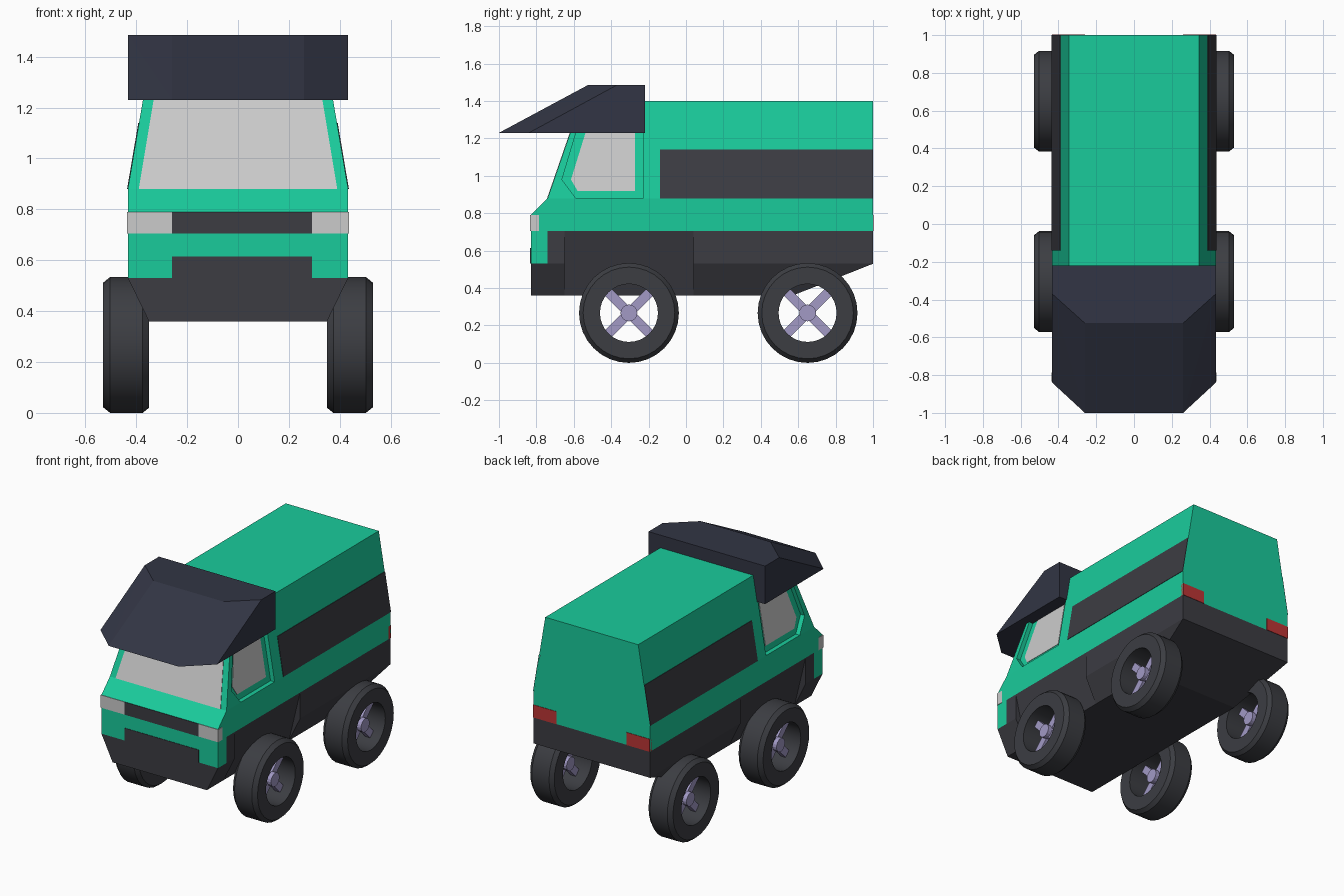
import bpy, bmesh, math
from mathutils import Matrix, Vector

if "Cube" in bpy.data.objects:
    bpy.data.objects.remove(bpy.data.objects["Cube"])


def material(name, rgb):
    m = bpy.data.materials.new(name)
    m.diffuse_color = (*rgb, 1)
    m.use_nodes = True
    m.node_tree.nodes["Principled BSDF"].inputs["Base Color"].default_value = m.diffuse_color
    return m


GREEN = material("green_paint", (0.01, 0.60, 0.33))
DARK = material("dark_trim", (0.045, 0.045, 0.055))
VISOR = material("visor_dark", (0.032, 0.036, 0.058))
RUBBER = material("rubber", (0.045, 0.047, 0.055))
RED = material("red_lens", (0.50, 0.035, 0.035))
RIM = material("rim_lavender", (0.36, 0.32, 0.56))


def finish(name, bm, mat=None, mirror=False):
    bmesh.ops.recalc_face_normals(bm, faces=bm.faces)
    me = bpy.data.meshes.new(name)
    bm.to_mesh(me)
    bm.free()
    ob = bpy.data.objects.new(name, me)
    bpy.context.collection.objects.link(ob)
    if mat:
        me.materials.append(mat)
    if mirror:
        ob.modifiers.new("mirror", "MIRROR").use_axis[0] = True
    return ob


def hull(name, pts, mat=None, mirror=False):
    """Flat-faced convex block through the given points."""
    bm = bmesh.new()
    for p in pts:
        bm.verts.new(p)
    bmesh.ops.convex_hull(bm, input=bm.verts)
    bmesh.ops.dissolve_limit(bm, angle_limit=0.005, verts=bm.verts, edges=bm.edges)
    return finish(name, bm, mat, mirror)


def both(pts):
    """Points plus their copies on the other side of x = 0."""
    return [(s * x, y, z) for x, y, z in pts for s in (-1, 1)]


def box(name, x, y, z, mat=None, mirror=False):
    return hull(name, [(a, b, c) for a in x for b in y for c in z], mat, mirror)


W, T = 0.433, 0.345          # half width at the waist and at the roof
F, R = -0.83, 1.0            # front and rear of the body
E = 0.003                    # thickness that panels stand proud


def wall_panel(name, yz, inner, outer, mat=None):
    """Slab parallel to the leaning upper side wall, on both sides."""
    pts = [(W - (W - T) * (z - 0.88) / 0.52 + o, y, z)
           for y, z in yz for o in (inner, outer)]
    return hull(name, pts, mat, mirror=True)


# Chassis: nose, pinched section at the front wheels, rear with raised tail
hull("chassis_nose", both([(x, y, z) for x, z in ((W, 0.53), (0.35, 0.36))
                           for y in (F, -0.65)]), DARK)
box("chassis_nose_upper", (-W, W), (-0.74, -0.65), (0.53, 0.705), DARK)
hull("chassis_wheel_section", both([(x, y, z) for x, z in ((W, 0.705), (0.35, 0.36))
                                    for y in (-0.65, 0.04)]), DARK)
hull("chassis_rear", both([(W, 0.04, 0.705), (W, R, 0.705), (W, R, 0.53),
                           (W, 0.04, 0.53), (0.35, 0.04, 0.36), (0.35, 0.57, 0.36)]), DARK)

# Green body: bumper, waist and tapered cabin
box("front_bumper", (-W, W), (F, -0.74), (0.53, 0.705), GREEN)
hull("lower_body", both([(W, y, z) for y, z in
                         ((F, 0.705), (F, 0.79), (-0.74, 0.88), (R, 0.88), (R, 0.705))]), GREEN)
cabin = hull("cabin", both([(W, -0.74, 0.88), (W, R, 0.88),
                            (T, R, 1.4), (T, -0.56, 1.4)]), GREEN)

# Recessed side windows
cutter = wall_panel("window_cutter", [(-0.585, 1.24), (-0.663, 0.98), (-0.588, 0.88),
                                      (-0.58, 0.87), (-0.23, 0.87), (-0.23, 1.24)], -0.03, 0.1)
cutter.hide_render = True
cutter.display_type = "WIRE"
cut = cabin.modifiers.new("window_recess", "BOOLEAN")
cut.operation = "DIFFERENCE"
cut.solver = "EXACT"
cut.object = cutter
wall_panel("side_window", [(-0.535, 1.238), (-0.615, 0.98), (-0.58, 0.92),
                           (-0.273, 0.92), (-0.273, 1.238)], -0.035, -0.03 + E)

# Dark side band
wall_panel("side_band", [(-0.14, 0.88), (R, 0.88), (R, 1.14), (-0.14, 1.14)], -0.01, E, DARK)

# Windscreen lying on the sloped front
hull("windscreen", both([(x, -0.74 + 0.18 * (z - 0.88) / 0.52 + o, z)
                         for x, z in ((0.39, 0.88), (0.33, 1.24)) for o in (-E, 0.01)]))

# Front and rear face details
box("grille", (-0.26, 0.29), (F - E, F + 0.02), (0.705, 0.79), DARK)
box("bumper_centre", (-0.26, 0.29), (F - E, F + 0.02), (0.53, 0.615), DARK)
for side, xs in (("left", (-W - E, -0.26)), ("right", (0.29, W + E))):
    box("headlight_" + side, xs, (F - E, -0.785), (0.705, 0.79))
box("tail_light", (0.26, W), (R - 0.02, R + E), (0.705, 0.79), RED, mirror=True)

# Roof visor with clipped front corners
hull("roof_visor", both([(W, -0.22, 1.23), (W, -0.22, 1.485), (W, -0.37, 1.485),
                         (0.26, -0.525, 1.485), (W, -0.84, 1.23), (0.26, -1.0, 1.23)]), VISOR)

# Wheels: hollow tyre, crossed spokes and hub, mirrored to the left
RAD = 0.267
TYRE = [(0.35, 0.155), (0.35, 0.247), (0.375, RAD), (0.503, RAD), (0.53, 0.245), (0.53, 0.155)]
for end, y in (("front", -0.305), ("rear", 0.65)):
    centre = Vector((0, y, RAD))
    bm = bmesh.new()
    vs = [bm.verts.new(centre + Vector((x, 0, r))) for x, r in TYRE]
    es = [bm.edges.new((vs[i], vs[i - 1])) for i in range(len(vs))]
    bmesh.ops.spin(bm, geom=vs + es, cent=centre, axis=(1, 0, 0),
                   angle=2 * math.pi, steps=32)
    bmesh.ops.remove_doubles(bm, verts=bm.verts, dist=1e-4)
    tyre = finish(end + "_tyre", bm, RUBBER, mirror=True)
    bpy.ops.object.select_all(action="DESELECT")
    tyre.select_set(True)
    bpy.context.view_layer.objects.active = tyre
    bpy.ops.object.shade_smooth_by_angle(angle=math.radians(25))

    bm = bmesh.new()
    for a in (45, -45):
        bmesh.ops.create_cube(bm, size=1, matrix=(
            Matrix.Translation(centre + Vector((0.445, 0, 0)))
            @ Matrix.Rotation(math.radians(a), 4, "X")
            @ Matrix.Diagonal((0.035, 0.05, 0.315, 1))))
    finish(end + "_spokes", bm, RIM, mirror=True)

    bm = bmesh.new()
    bmesh.ops.create_cone(bm, cap_ends=True, segments=16, radius1=0.045, radius2=0.045,
                          depth=0.09, matrix=Matrix.Translation(centre + Vector((0.445, 0, 0)))
                          @ Matrix.Rotation(math.pi / 2, 4, "Y"))
    finish(end + "_hub", bm, RIM, mirror=True)
